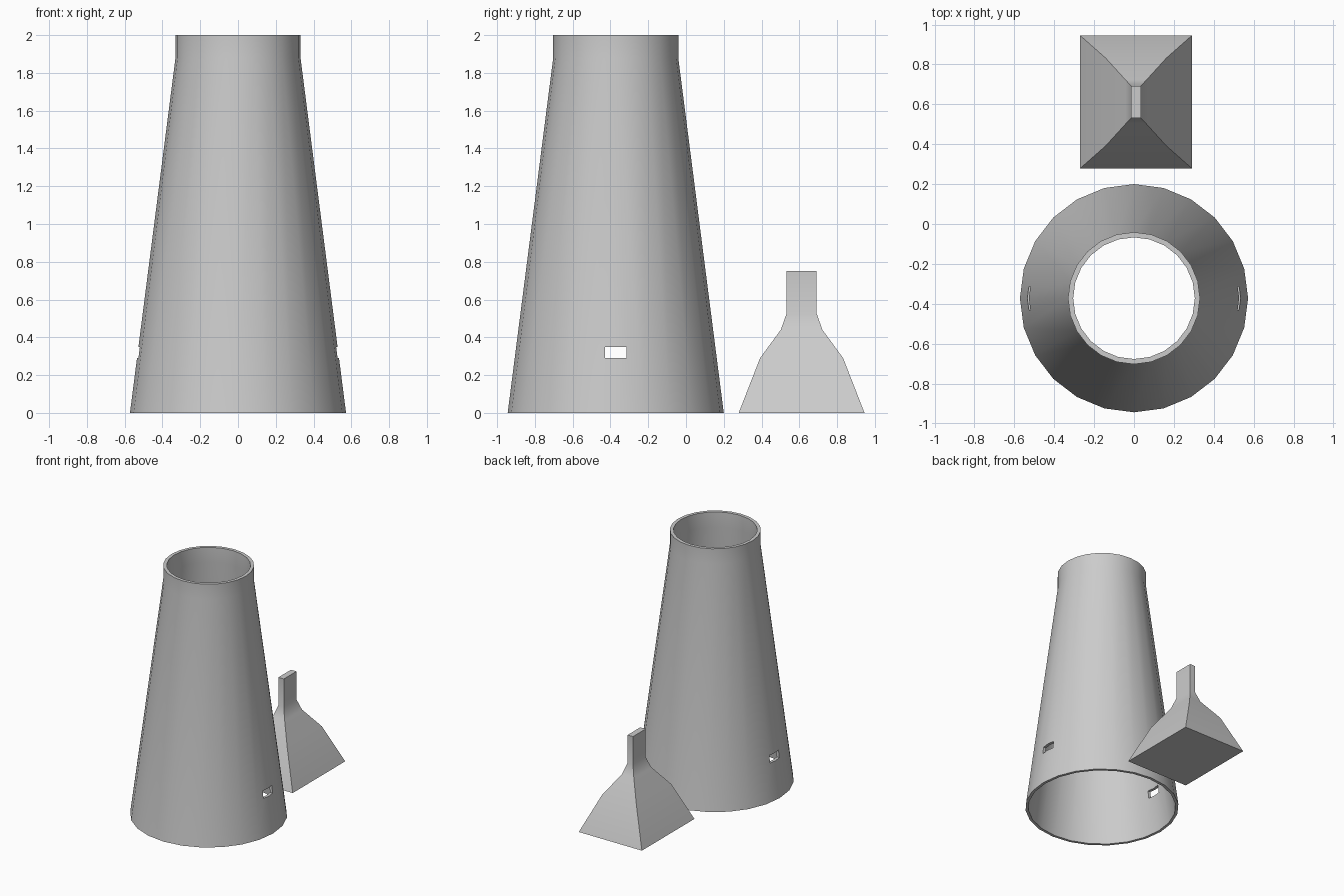
import bpy, bmesh
from math import cos, sin, pi, radians

cube = bpy.data.objects.get("Cube")
if cube:
    bpy.data.objects.remove(cube, do_unlink=True)

grey = bpy.data.materials.new("plain grey")
grey.use_nodes = True
grey.diffuse_color = (0.6, 0.6, 0.6, 1)
grey.node_tree.nodes["Principled BSDF"].inputs["Base Color"].default_value = (0.6, 0.6, 0.6, 1)


def loft(name, rings, location, closed):
    """Skin a stack of rings; closed joins last to first, otherwise ends are capped."""
    bm = bmesh.new()
    loops = [[bm.verts.new(p) for p in ring] for ring in rings]
    pairs = list(zip(loops, loops[1:]))
    if closed:
        pairs.append((loops[-1], loops[0]))
    else:
        bm.faces.new(loops[0])
        bm.faces.new(loops[-1])
    for a, b in pairs:
        for i in range(len(a)):
            j = (i + 1) % len(a)
            bm.faces.new((a[i], a[j], b[j], b[i]))
    bmesh.ops.recalc_face_normals(bm, faces=bm.faces)
    mesh = bpy.data.meshes.new(name)
    bm.to_mesh(mesh)
    bm.free()
    mesh.materials.append(grey)
    obj = bpy.data.objects.new(name, mesh)
    obj.location = location
    bpy.context.collection.objects.link(obj)
    return obj


def circle(r, z, sides=24):
    return [(r * cos(2 * pi * i / sides), r * sin(2 * pi * i / sides), z) for i in range(sides)]


def rectangle(x, y, z):
    return [(-x, -y, z), (x, -y, z), (x, y, z), (-x, y, z)]


def activate(obj):
    bpy.ops.object.select_all(action='DESELECT')
    obj.select_set(True)
    bpy.context.view_layer.objects.active = obj


# Hollow tapered tower with a short straight collar
tower_profile = [(0.572, 0), (0.331, 1.88), (0.331, 2), (0.305, 2), (0.305, 1.88), (0.55, 0)]
tower = loft("tower", [circle(r, z) for r, z in tower_profile], (0, -0.372, 0), True)

# Slot through both side walls
cutter = loft("slot_cutter", [rectangle(1, 0.058, z) for z in (0.29, 0.35)], (0, -0.372, 0), False)
cutter.hide_render = True
slot = tower.modifiers.new("slot", 'BOOLEAN')
slot.operation = 'DIFFERENCE'
slot.solver = 'EXACT'
slot.object = cutter
activate(tower)
bpy.ops.object.modifier_apply(modifier=slot.name)
bpy.data.objects.remove(cutter, do_unlink=True)

# Flared rectangular plug behind the tower
plug_profile = [(0.28, 0.333, 0), (0.152, 0.22, 0.29), (0.052, 0.11, 0.44),
                (0.024, 0.08, 0.525), (0.024, 0.08, 0.75)]
plug = loft("flared_plug", [rectangle(*p) for p in plug_profile], (0.01, 0.612, 0), False)

for part in (tower, plug):
    activate(part)
    bpy.ops.object.shade_smooth_by_angle(angle=radians(30))
